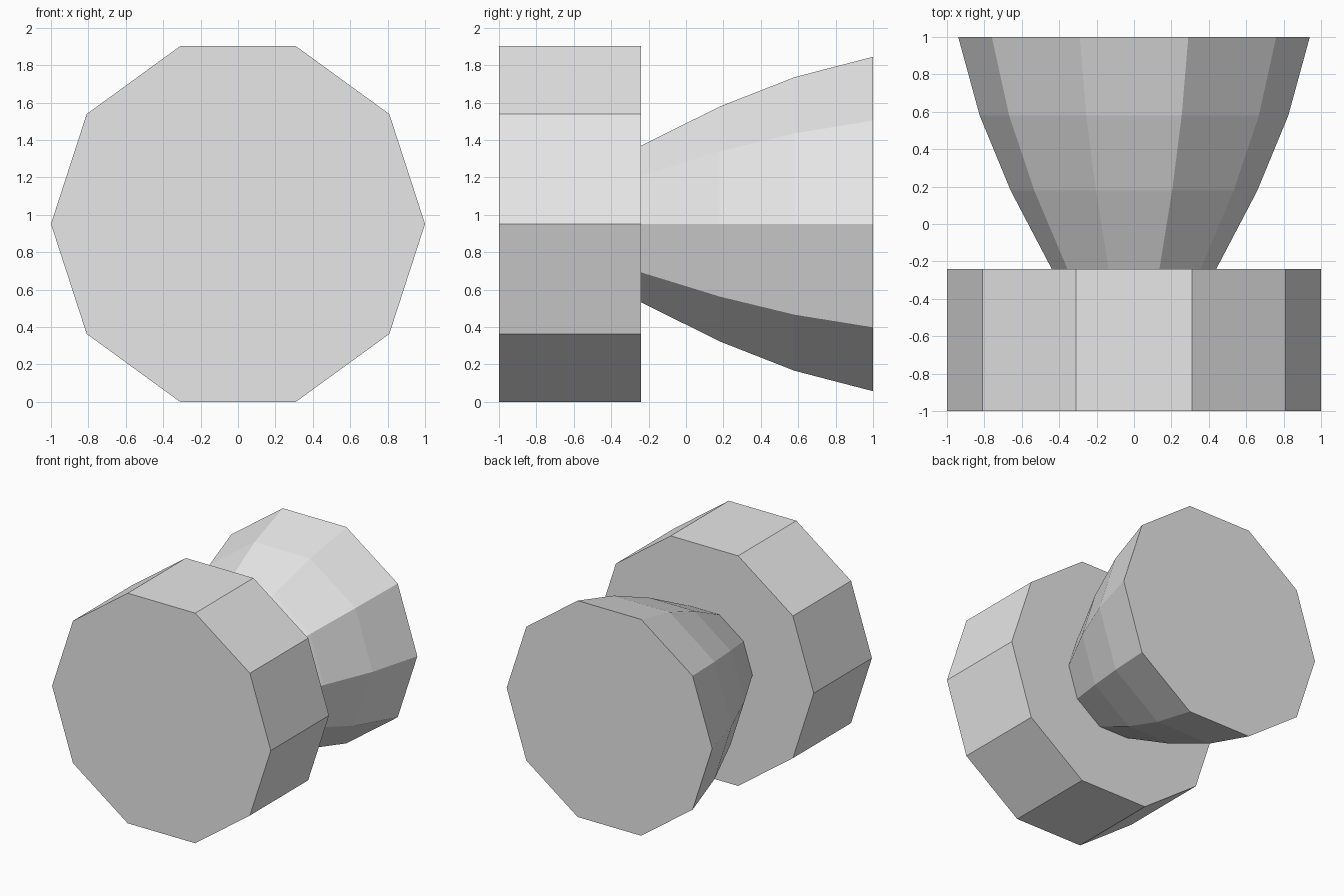
import bpy
import bmesh
import math

SIDES = 10
RADIUS = 1.0
AXIS_Z = RADIUS * math.sin(math.radians(72))

cube = bpy.data.objects.get("Cube")
if cube:
    bpy.data.objects.remove(cube, do_unlink=True)

# Single plain grey finish
grey = bpy.data.materials.new("light_grey")
grey.use_nodes = True
colour = (0.8, 0.8, 0.8, 1.0)
grey.diffuse_color = colour
grey.node_tree.nodes["Principled BSDF"].inputs["Base Color"].default_value = colour


def lathe(name, profile):
    """Capped ten-sided solid along y from (y, radius) pairs."""
    bm = bmesh.new()
    rings = []
    for y, r in profile:
        angles = [math.tau * i / SIDES for i in range(SIDES)]
        rings.append([bm.verts.new((r * math.cos(a), y, AXIS_Z + r * math.sin(a)))
                      for a in angles])
    for lower, upper in zip(rings, rings[1:]):
        for i in range(SIDES):
            j = (i + 1) % SIDES
            bm.faces.new((lower[i], lower[j], upper[j], upper[i]))
    bm.faces.new(rings[0])
    bm.faces.new(rings[-1])
    bmesh.ops.recalc_face_normals(bm, faces=bm.faces)
    mesh = bpy.data.meshes.new(name)
    bm.to_mesh(mesh)
    bm.free()
    mesh.materials.append(grey)
    obj = bpy.data.objects.new(name, mesh)
    bpy.context.collection.objects.link(obj)
    return obj


# Straight front drum
lathe("front_drum", [(-1.0, RADIUS), (-0.24, RADIUS)])

# Flared rear bell, widening toward the back
lathe("rear_bell", [(-0.24, 0.44), (0.18, 0.66), (0.58, 0.825), (1.0, 0.94)])
